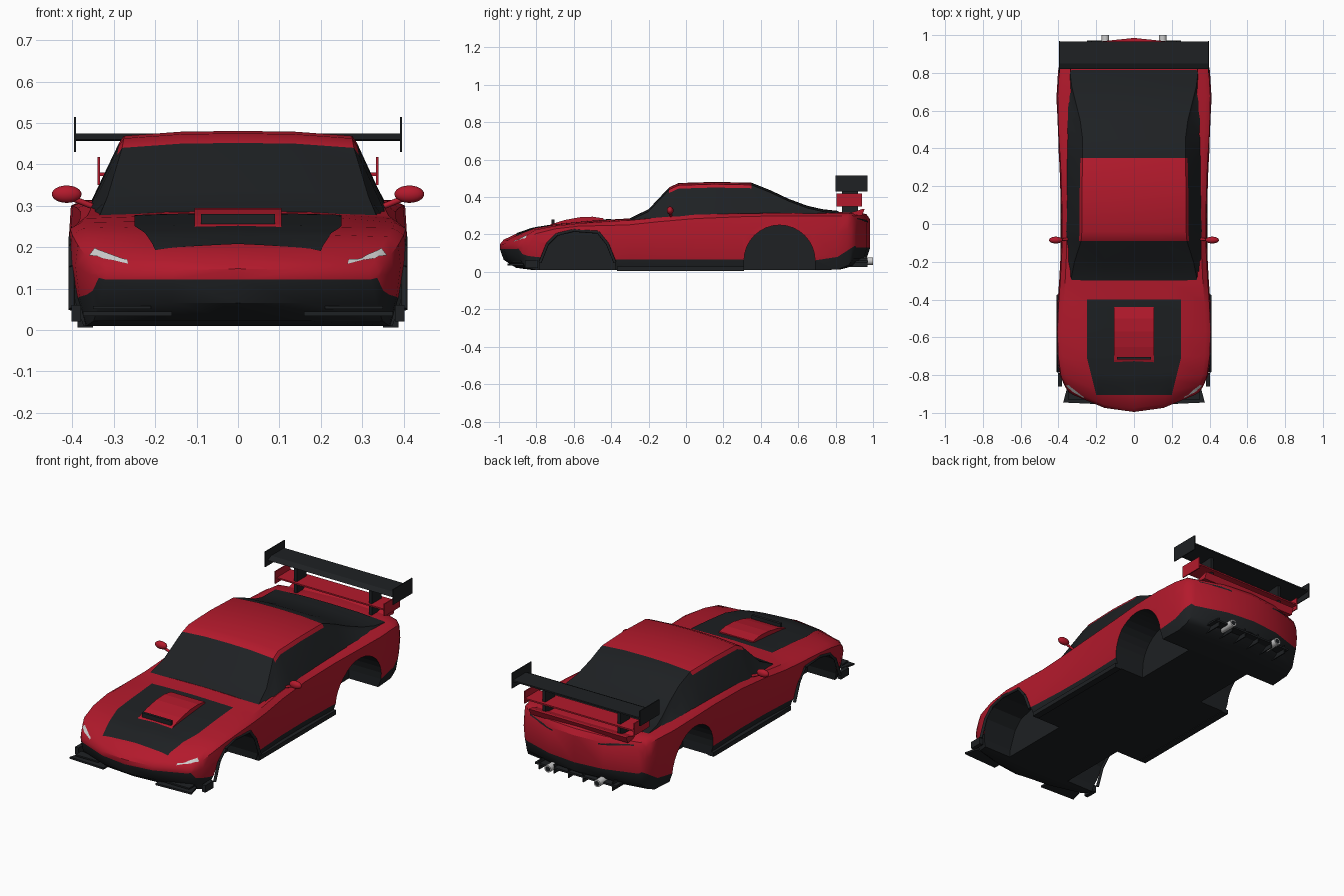
import bpy, bmesh
from math import cos, sin, pi
from mathutils import Vector

cube = bpy.data.objects.get("Cube")
if cube:
    bpy.data.objects.remove(cube, do_unlink=True)


def material(name, r, g, b):
    m = bpy.data.materials.new(name)
    m.use_nodes = True
    m.diffuse_color = (r, g, b, 1)
    m.node_tree.nodes["Principled BSDF"].inputs["Base Color"].default_value = (r, g, b, 1)
    return m


red = material("red_paint", 0.45, 0.01, 0.025)
black = material("black_trim", 0.013, 0.015, 0.017)
white = material("lamp_white", 0.8, 0.8, 0.8)
metal = material("metal", 0.55, 0.55, 0.55)


def finish(name, bm, mats, smooth=None):
    bmesh.ops.recalc_face_normals(bm, faces=bm.faces)
    mesh = bpy.data.meshes.new(name)
    bm.to_mesh(mesh)
    bm.free()
    for m in mats:
        mesh.materials.append(m)
    ob = bpy.data.objects.new(name, mesh)
    bpy.context.collection.objects.link(ob)
    if smooth:
        bpy.ops.object.select_all(action='DESELECT')
        ob.select_set(True)
        bpy.context.view_layer.objects.active = ob
        bpy.ops.object.shade_smooth_by_angle(angle=smooth)
    return ob


def skin(name, rows, mats, pick=lambda r, c: 0, ring=False, smooth=0.6):
    """Skin rows of points; ring closes each row and caps both ends."""
    bm = bmesh.new()
    vs = [[bm.verts.new(p) for p in row] for row in rows]
    n = len(rows[0])
    for r in range(len(rows) - 1):
        for c in range(n if ring else n - 1):
            d = (c + 1) % n
            f = bm.faces.new((vs[r][c], vs[r][d], vs[r + 1][d], vs[r + 1][c]))
            f.material_index = pick(r, c)
    if ring:
        for row in (vs[0], vs[-1]):
            # Pair lower with upper points on each half of the ring
            h = n // 2
            for half in (row[:h + 1], row[h:] + row[:1]):
                for i in range(h // 2):
                    quad = [half[i], half[i + 1], half[h - i - 1], half[h - i]]
                    bm.faces.new(list(dict.fromkeys(quad)))
    return finish(name, bm, mats, smooth)


def box(name, x, y, z, mat):
    bm = bmesh.new()
    bmesh.ops.create_cube(bm, size=1)
    for v in bm.verts:
        v.co = [a[0] + (k + 0.5) * (a[1] - a[0]) for k, a in zip(v.co, (x, y, z))]
    return finish(name, bm, [mat])


def pair(name, x, y, z, mat):
    for side, s in (("left", 1), ("right", -1)):
        box(f"{side}_{name}", sorted((s * x[0], s * x[1])), y, z, mat)


def prism(name, outline, x0, x1, mat):
    bm = bmesh.new()
    a, b = [[bm.verts.new((x, y, z)) for y, z in outline] for x in (x0, x1)]
    bm.faces.new(a)
    bm.faces.new(b)
    for i in range(len(a)):
        j = (i + 1) % len(a)
        bm.faces.new((a[i], a[j], b[j], b[i]))
    return finish(name, bm, [mat])


def rod(name, start, end, radius, mat):
    a, b = Vector(start), Vector(end)
    bm = bmesh.new()
    bmesh.ops.create_cone(bm, cap_ends=True, segments=16, radius1=radius,
                          radius2=radius, depth=(b - a).length)
    ob = finish(name, bm, [mat], 0.6)
    ob.location = (a + b) / 2
    ob.rotation_euler = (b - a).to_track_quat('Z', 'Y').to_euler()


# Body stations: y, bow, half width, bottom, trim, shoulder, top
stations = [
    (-0.995, .14, .345, .122, .126, .138, .148), (-.975, .13, .36, .065, .095, .16, .172),
    (-.91, .08, .375, .022, .085, .182, .203), (-.82, .02, .393, .01, .08, .205, .234),
    (-.7, 0, .407, .01, .07, .23, .253), (-.57, 0, .412, .01, .065, .245, .266),
    (-.42, 0, .405, .01, .065, .248, .279), (-.3, 0, .396, .01, .065, .252, .286),
    (-.15, 0, .388, .01, .065, .268, .3), (.05, 0, .386, .01, .065, .285, .315),
    (.3, 0, .394, .01, .065, .295, .32), (.5, 0, .406, .01, .06, .3, .32),
    (.68, 0, .41, .01, .06, .3, .318), (.82, -.01, .402, .012, .08, .3, .32),
    (.91, -.05, .392, .035, .115, .294, .322), (.965, -.09, .38, .07, .13, .275, .308),
    (.985, -.1, .37, .13, .14, .245, .28)]


def body_ring(y, bow, w, bot, trim, shoulder, top):
    mid = trim + 0.6 * (shoulder - trim)
    edge = shoulder + 0.7 * (top - shoulder)
    half = [(0, bot), (.45, bot), (.93, bot), (.975, trim), (1, mid),
            (.985, shoulder), (.92, edge), (.45, top - .003), (0, top)]
    full = half + [(-x, z) for x, z in half[-2:0:-1]]
    return [(x * w, y + bow * (x * w / .4) ** 2, z) for x, z in full]


body = skin("body_shell", [body_ring(*s) for s in stations], [red, black],
            lambda r, c: int(c < 3 or c > 12), ring=True)

# Wheel arch cutters
front_arch = [(-.79, -.05), (-.78, .05), (-.74, .15), (-.69, .2), (-.6, .222),
              (-.47, .212), (-.42, .15), (-.38, .05), (-.37, -.05)]
rear_arch = [(.31, -.05)] + [(.5 - .19 * cos(pi * i / 16), .06 + .19 * sin(pi * i / 16))
                             for i in range(17)] + [(.69, -.05)]
for label, arch in (("front", front_arch), ("rear", rear_arch)):
    for side, s in (("left", 1), ("right", -1)):
        cutter = prism(f"{side}_{label}_arch_cutter", arch, s * .2, s * .5, black)
        cutter.hide_render = True
        cutter.hide_set(True)
        cutter.display_type = 'WIRE'
        cut = body.modifiers.new(cutter.name, 'BOOLEAN')
        cut.object = cutter
        cut.operation = 'DIFFERENCE'
        cut.solver = 'EXACT'
        cut.material_mode = 'TRANSFER'

# Cabin stations: y, base half width, base z, roof half width, roof z
cabin = [(-.3, .36, .25, .335, .287), (-.2, .362, .26, .315, .335), (-.09, .362, .27, .28, .452),
         (-.04, .362, .28, .276, .475), (.15, .362, .28, .276, .481), (.35, .36, .29, .272, .477),
         (.45, .36, .29, .272, .437), (.55, .36, .295, .285, .39), (.65, .357, .295, .31, .353),
         (.73, .354, .295, .33, .335), (.815, .35, .295, .34, .326)]


def cabin_ring(y, bw, bz, tw, tz):
    half = [(0, bz), (bw * .6, bz), (bw, bz + .01), (tw + .012, tz - .03), (tw, tz - .012),
            (tw * .5, tz - .002), (0, tz)]
    return [(x, y, z) for x, z in half + [(-x, z) for x, z in half[-2:0:-1]]]


skin("cabin_and_rear_deck", [cabin_ring(*s) for s in cabin], [red, black],
     lambda r, c: 0 if 2 <= r <= 4 and 3 <= c <= 8 else 1, ring=True, smooth=0.5)


# Panels laid over the body
def wrap(ob, axis=None):
    mod = ob.modifiers.new("follow_body", 'SHRINKWRAP')
    mod.target = body
    mod.offset = 0.003
    if axis:
        mod.wrap_method = 'PROJECT'
        mod.use_project_z = True
        mod.use_negative_direction = True
        mod.use_positive_direction = False
    else:
        mod.wrap_method = 'NEAREST_SURFACEPOINT'
        mod.wrap_mode = 'ABOVE_SURFACE'


hood_rows = []
for i in range(21):
    y = -.905 + .505 * i / 20
    w = min(.25, .2 + .05 * (y + .905) / .2)
    hood_rows.append([(w * (k / 8 - 1), y, .5) for k in range(17)])
wrap(skin("hood_panel", hood_rows, [black]), 'Z')

for side, s in (("left", 1), ("right", -1)):
    inner_low, inner_top = Vector((.27, -.935, .168)), Vector((.275, -.93, .184))
    outer_low, outer_top = Vector((.372, -.87, .192)), Vector((.352, -.86, .206))
    rows = []
    for i in range(9):
        a, b = inner_low.lerp(outer_low, i / 8), inner_top.lerp(outer_top, i / 8)
        rows.append([(s * p.x, p.y, p.z) for p in (a, a.lerp(b, .5), b)])
    wrap(skin(f"{side}_headlight", rows, [white]))
    rows = [[(s * (.14 + .02 * i), .97 - .006 * i, .262 + .002 * i + h) for h in (0, .008)]
            for i in range(10)]
    wrap(skin(f"{side}_tail_light", rows, [black]))

# Hood scoop and its slot
scoop = prism("hood_scoop", [(-.76, .235), (-.72, .255), (-.65, .277), (-.57, .292), (-.5, .295),
                             (-.44, .286), (-.44, .25)], -.105, .105, red)
box("scoop_slot", (-.09, .09), (-.718, -.703), (.25, .28), black)

# Front splitter, corner fins and lower grille blades
for side, s in (("left", 1), ("right", -1)):
    skin(f"{side}_splitter", [[(s * x, y, z) for x, y in ((.16, -.955), (.375, -.945), (.355, -.87),
                               (.16, -.87))] for z in (.034, .044)], [black], ring=True, smooth=None)
pair("corner_fin", (.38, .402), (-.86, -.79), (.02, .06), black)
pair("grille_blade", (.21, .35), (-.93, -.88), (.05, .058), black)

# Side skirts
pair("side_skirt", (.35, .388), (-.37, .31), (.006, .03), black)

# Front arch lips
for side, s in (("left", 1), ("right", -1)):
    for i, (p, q) in enumerate(zip(front_arch[1:-2], front_arch[2:-1])):
        rod(f"{side}_arch_lip_{i + 1}", (s * .402, *p), (s * .402, *q), .008, black)

# Rear wing: black upper plane, red lower plane, posts and trunk lip
prism("upper_wing", [(.82, .46), (.85, .456), (.965, .466), (.965, .474), (.85, .475)],
      -.393, .393, black)
pair("upper_end_plate", (.391, .396), (.8, .97), (.43, .515), black)
box("lower_wing", (-.337, .337), (.82, .94), (.372, .38), red)
pair("lower_end_plate", (.334, .34), (.805, .94), (.35, .418), red)
pair("wing_post", (.222, .24), (.835, .92), (.31, .46), black)
prism("trunk_lip", [(.86, .31), (.94, .3), (.955, .335), (.94, .335)], -.3, .3, red)

# Door mirrors
for side, s in (("left", 1), ("right", -1)):
    bm = bmesh.new()
    bmesh.ops.create_uvsphere(bm, u_segments=20, v_segments=12, radius=1)
    bmesh.ops.scale(bm, vec=(.036, .018, .021), verts=bm.verts)
    bmesh.ops.translate(bm, vec=(s * .414, -.085, .328), verts=bm.verts)
    finish(f"{side}_mirror", bm, [red], 1)
    rod(f"{side}_mirror_stalk", (s * .35, -.08, .298), (s * .405, -.085, .32), .007, red)

# Diffuser and exhausts
box("diffuser", (-.25, .25), (.86, .972), (.05, .06), black)
for i in range(6):
    x = -.225 + .09 * i
    box(f"diffuser_fin_{i + 1}", (x - .003, x + .003), (.86, .97), (.025, .075), black)
for side, s in (("left", 1), ("right", -1)):
    rod(f"{side}_exhaust", (s * .152, .9, .058), (s * .152, 1, .058), .02, metal)
    rod(f"{side}_exhaust_bore", (s * .152, .99, .058), (s * .152, 1.0005, .058), .014, black)
